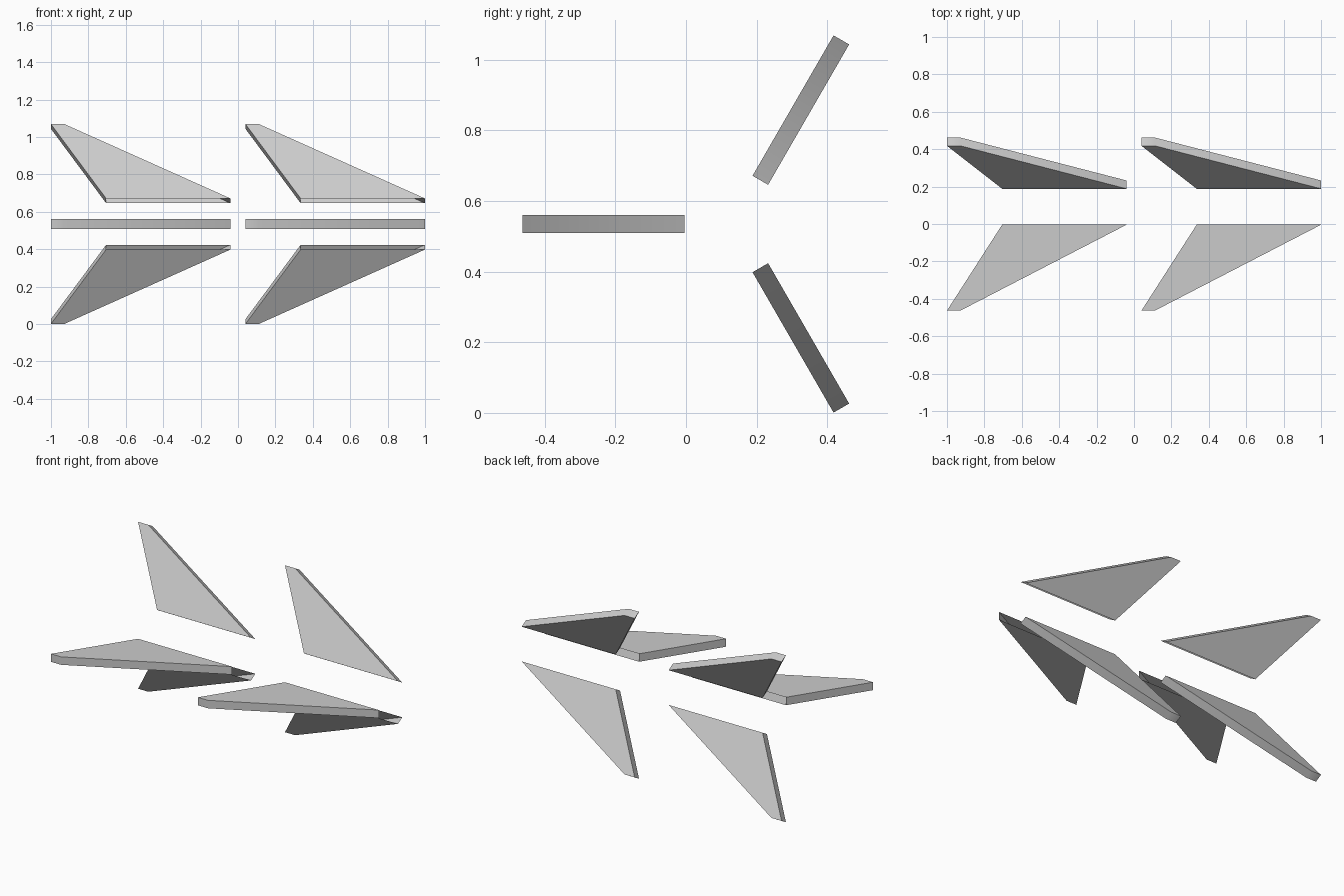
import bpy, bmesh, math
from mathutils import Matrix

if "Cube" in bpy.data.objects:
    bpy.data.objects.remove(bpy.data.objects["Cube"])

AXIS_Y, AXIS_Z = 0.139, 0.535   # line the three fins radiate from
HALF = 0.0255                   # half thickness
# fin outline: (position along x, distance from the axis)
OUTLINE = [(-0.705, 0.143), (-1.0, 0.602), (-0.928, 0.602), (-0.04, 0.143)]


def make_fin(name, angle, shift):
    bm = bmesh.new()
    rings = [[bm.verts.new((x, -r, z)) for x, r in OUTLINE] for z in (-HALF, HALF)]
    low, high = rings
    bm.faces.new(low)
    bm.faces.new(high[::-1])
    # rim around the outline; the root edge stays open
    for i in range(3):
        bm.faces.new((low[i + 1], low[i], high[i], high[i + 1]))
    bmesh.ops.recalc_face_normals(bm, faces=bm.faces)
    place = Matrix.Translation((shift, AXIS_Y, AXIS_Z)) @ Matrix.Rotation(angle, 4, 'X')
    bm.transform(place)
    mesh = bpy.data.meshes.new(name)
    bm.to_mesh(mesh)
    bm.free()
    fin = bpy.data.objects.new(name, mesh)
    bpy.context.collection.objects.link(fin)
    bpy.ops.object.select_all(action='DESELECT')
    fin.select_set(True)
    bpy.context.view_layer.objects.active = fin
    bpy.ops.object.shade_smooth_by_angle(angle=math.radians(30))


# two sets of three fins, 120 degrees apart
for set_name, shift in (("rear", 0.0), ("forward", 1.04)):
    for side, turn in (("side", 0), ("lower", 120), ("upper", 240)):
        make_fin(f"{set_name}_{side}_fin", math.radians(turn), shift)
